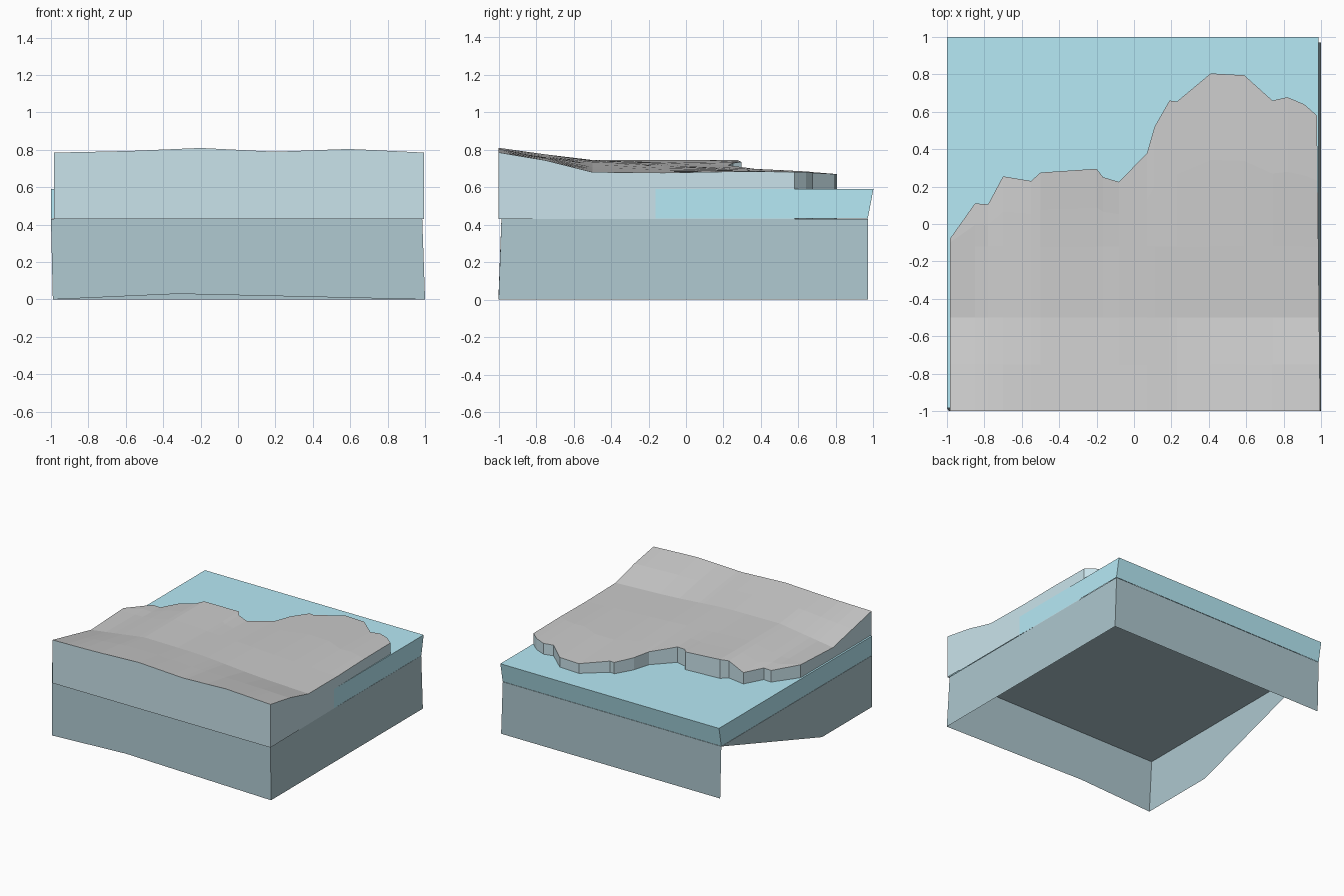
import bpy

if "Cube" in bpy.data.objects:
    bpy.data.objects.remove(bpy.data.objects["Cube"])


def material(name, rgb):
    m = bpy.data.materials.new(name)
    m.diffuse_color = (*rgb, 1)
    m.use_nodes = True
    m.node_tree.nodes["Principled BSDF"].inputs["Base Color"].default_value = m.diffuse_color
    return m


def add_mesh(name, verts, faces, mats=(), indices=None):
    me = bpy.data.meshes.new(name)
    me.from_pydata(verts, [], faces)
    for m in mats:
        me.materials.append(m)
    if indices:
        for p, i in zip(me.polygons, indices):
            p.material_index = i
    me.update()
    ob = bpy.data.objects.new(name, me)
    bpy.context.collection.objects.link(ob)
    return ob


def interp(pts, t):
    if t <= pts[0][0]:
        return pts[0][1]
    for (a, u), (b, v) in zip(pts, pts[1:]):
        if t <= b:
            return u + (v - u) * (t - a) / (b - a)
    return pts[-1][1]


soil = material("soil", (0.42, 0.57, 0.62))
rock = material("rock", (0.59, 0.77, 0.83))
sea = material("sea", (0.47, 0.82, 0.92))
grey = material("land_grey", (0.8, 0.8, 0.8))

MID = 0.43   # level between lower skirt and upper layers
SEA = 0.59   # sea level

# Lower skirt: open below, with a lid and a cut corner on the left wall
base_verts = [
    (-1, -.985, MID), (.985, -.985, MID), (.985, .97, MID), (-1, .97, MID),
    (-.99, -1, 0), (-.32, -1, .03), (1, -1, 0), (1, .97, 0),
    (-.99, .97, 0), (-.99, -.35, 0)]
base_faces = [(0, 4, 5, 6, 1), (1, 6, 7, 2), (2, 7, 8, 3),
              (3, 9, 4, 0), (3, 2, 1, 0)]
add_mesh("lower_skirt", base_verts, base_faces, [soil])

# Water slab with a slightly leaning back edge
water_verts = [(-1, -.985, MID + .002), (.986, -.985, MID + .002),
               (.986, .97, MID + .002), (-1, .97, MID + .002),
               (-1, -.985, SEA), (.986, -.985, SEA),
               (.986, 1, SEA), (-1, 1, SEA)]
add_mesh("water", water_verts,
         [(4, 5, 6, 7), (0, 1, 5, 4), (1, 2, 6, 5), (2, 3, 7, 6), (3, 0, 4, 7)],
         [sea])

# Coastline seen from above
coast = [(-.985, -.08), (-.85, .11), (-.78, .105), (-.70, .255), (-.55, .23),
         (-.50, .275), (-.20, .295), (-.165, .25), (-.08, .225), (.07, .38),
         (.11, .52), (.19, .66), (.23, .655), (.41, .805), (.59, .795),
         (.74, .66), (.82, .678), (.91, .64), (.978, .58)]

# Height profiles across x, one for each y
profiles = [
    (-1, [(-1, .785), (-.6, .793), (-.2, .81), (.2, .79), (.6, .805), (1, .785)]),
    (-.75, [(-1, .73), (-.5, .775), (-.2, .775), (.2, .76), (.6, .755), (1, .743)]),
    (-.5, [(-1, .675), (-.5, .745), (0, .74), (.5, .70), (1, .68)]),
    (0, [(-1, .70), (-.75, .69), (-.5, .745), (0, .72), (.5, .695), (1, .675)]),
    (.3, [(-1, .66), (-.7, .68), (-.5, .745), (-.2, .735), (0, .70), (.5, .69), (1, .685)]),
    (.8, [(0, .685), (.4, .67), (.6, .67), (1, .68)])]


def height(x, y):
    return interp([(py, interp(p, x)) for py, p in profiles], y)


# Land: strips running from the front edge to the coast, with walls below
verts, faces, idx = [], [], []
ROWS = 6
for x, yc in coast:
    for k in range(ROWS):
        y = (-1, -.75, -.5, -.12, (yc - .12) / 2, yc)[k]
        xx = x
        if x > .95:                      # right wall turns in slightly
            xx = .995 - .017 * (y + 1) / 1.58
        verts.append((xx, y, height(xx, y)))
top_count = len(verts)
verts += [(x, y, MID + .001) for x, y, _ in verts]
n = len(coast)


def wall(a, b):
    faces.append((a, a + top_count, b + top_count, b))
    idx.append(1)


for i in range(n - 1):
    for k in range(ROWS - 1):
        a, b = i * ROWS + k, (i + 1) * ROWS + k
        faces.append((a, b, b + 1, a + 1))
        idx.append(0)
    wall(i * ROWS, (i + 1) * ROWS)                         # front wall
    wall((i + 2) * ROWS - 1, (i + 1) * ROWS - 1)           # coastal cliff
for k in range(ROWS - 1):
    wall((n - 1) * ROWS + k, (n - 1) * ROWS + k + 1)       # right wall
    wall(k + 1, k)                                         # left wall
add_mesh("land", verts, faces, [grey, rock], idx)
